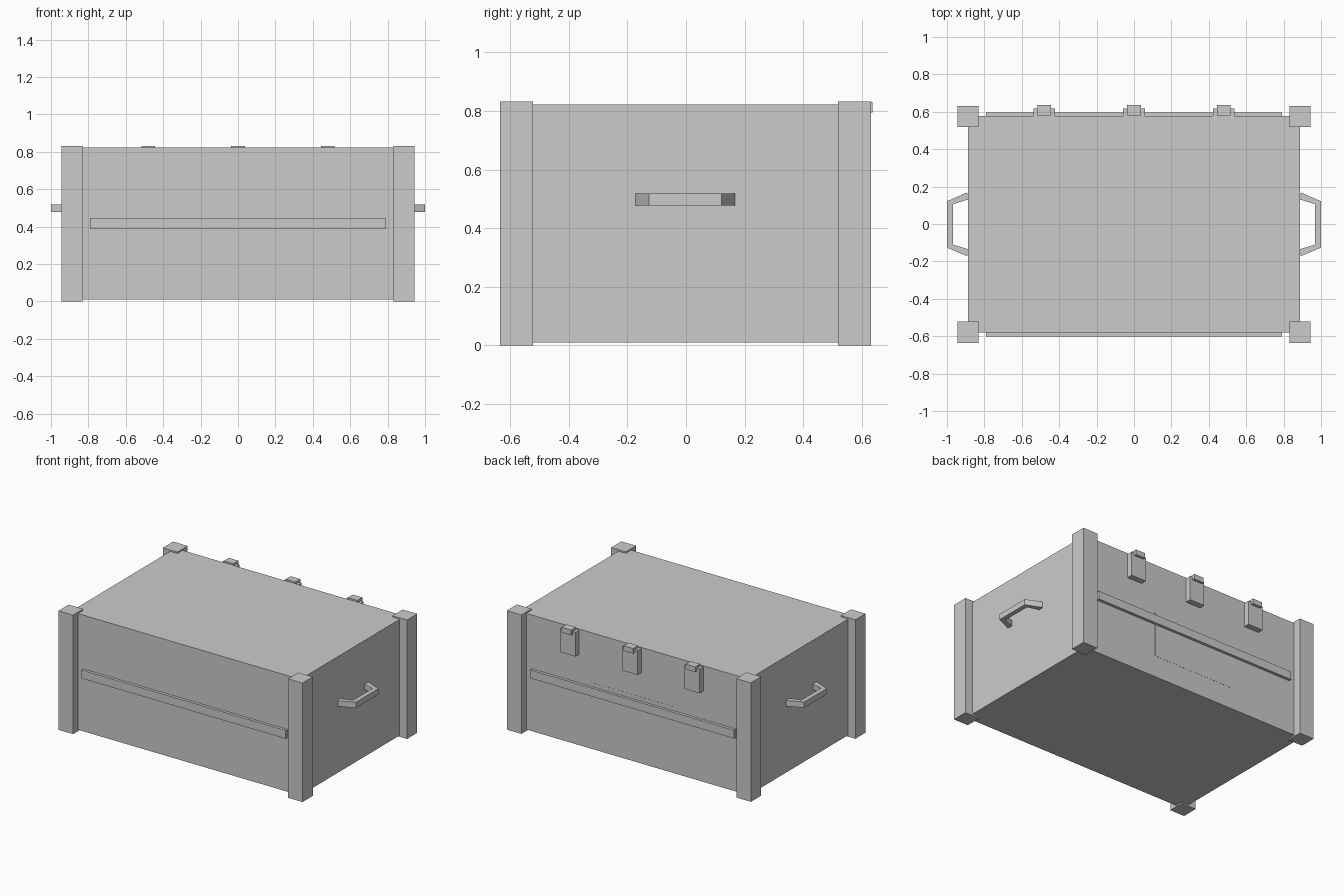
import bpy, bmesh

if "Cube" in bpy.data.objects:
    bpy.data.objects.remove(bpy.data.objects["Cube"])

OY = -0.002  # small offset: the hinges stick out at the back only


def box(name, x, y, z):
    """Box from (min, max) ranges on each axis."""
    bm = bmesh.new()
    bmesh.ops.create_cube(bm, size=1)
    for v in bm.verts:
        for i, (lo, hi) in enumerate((x, y, z)):
            v.co[i] = hi if v.co[i] > 0 else lo
    return finish(name, bm)


def prism(name, pts, z0, z1):
    """Flat outline extruded upwards."""
    bm = bmesh.new()
    face = bm.faces.new([bm.verts.new((px, py, z0)) for px, py in pts])
    ext = bmesh.ops.extrude_face_region(bm, geom=[face])
    for v in ext["geom"]:
        if isinstance(v, bmesh.types.BMVert):
            v.co.z = z1
    return finish(name, bm)


def finish(name, bm):
    bmesh.ops.recalc_face_normals(bm, faces=bm.faces)
    me = bpy.data.meshes.new(name)
    bm.to_mesh(me)
    bm.free()
    ob = bpy.data.objects.new(name, me)
    bpy.context.collection.objects.link(ob)
    return ob


# Main chest body
HX, HY = 0.888, 0.579
box("chest_body", (-HX, HX), (OY - HY, OY + HY), (0.01, 0.822))

# Corner posts, centred on the body corners
P = 0.0565
for sx, side in ((-1, "left"), (1, "right")):
    for sy, end in ((-1, "front"), (1, "back")):
        cx, cy = sx * HX, OY + sy * 0.577
        box(f"{end}_{side}_post", (cx - P, cx + P), (cy - P, cy + P), (0, 0.832))

# Long rails on front and back
box("front_rail", (-0.79, 0.79), (OY - 0.599, OY - 0.56), (0.388, 0.446))
box("back_rail", (-0.79, 0.79), (OY + 0.56, OY + 0.599), (0.388, 0.446))

# Very thin panel on the back
box("back_panel", (-0.31, 0.31), (OY + 0.57, OY + HY + 0.001), (0.16, 0.475))

# Hinges: wide plate with a narrow knuckle on top
for i, hx in enumerate((-0.48, 0, 0.48), 1):
    box(f"hinge_plate_{i}", (hx - 0.058, hx + 0.058), (0.57, 0.618), (0.645, 0.815))
    box(f"hinge_knuckle_{i}", (hx - 0.037, hx + 0.037), (0.581, 0.636), (0.795, 0.831))

# Side handles: bent bar
half = [(0.88, 0.135), (0.893, 0.170), (1.0, 0.124)]
inner = (0.968, 0.108)
outline = half + [(x, -y) for x, y in reversed(half)] + [(inner[0], -inner[1]), inner]
for s, side in ((-1, "left"), (1, "right")):
    prism(f"{side}_handle", [(s * x, y + OY) for x, y in outline], 0.478, 0.518)
